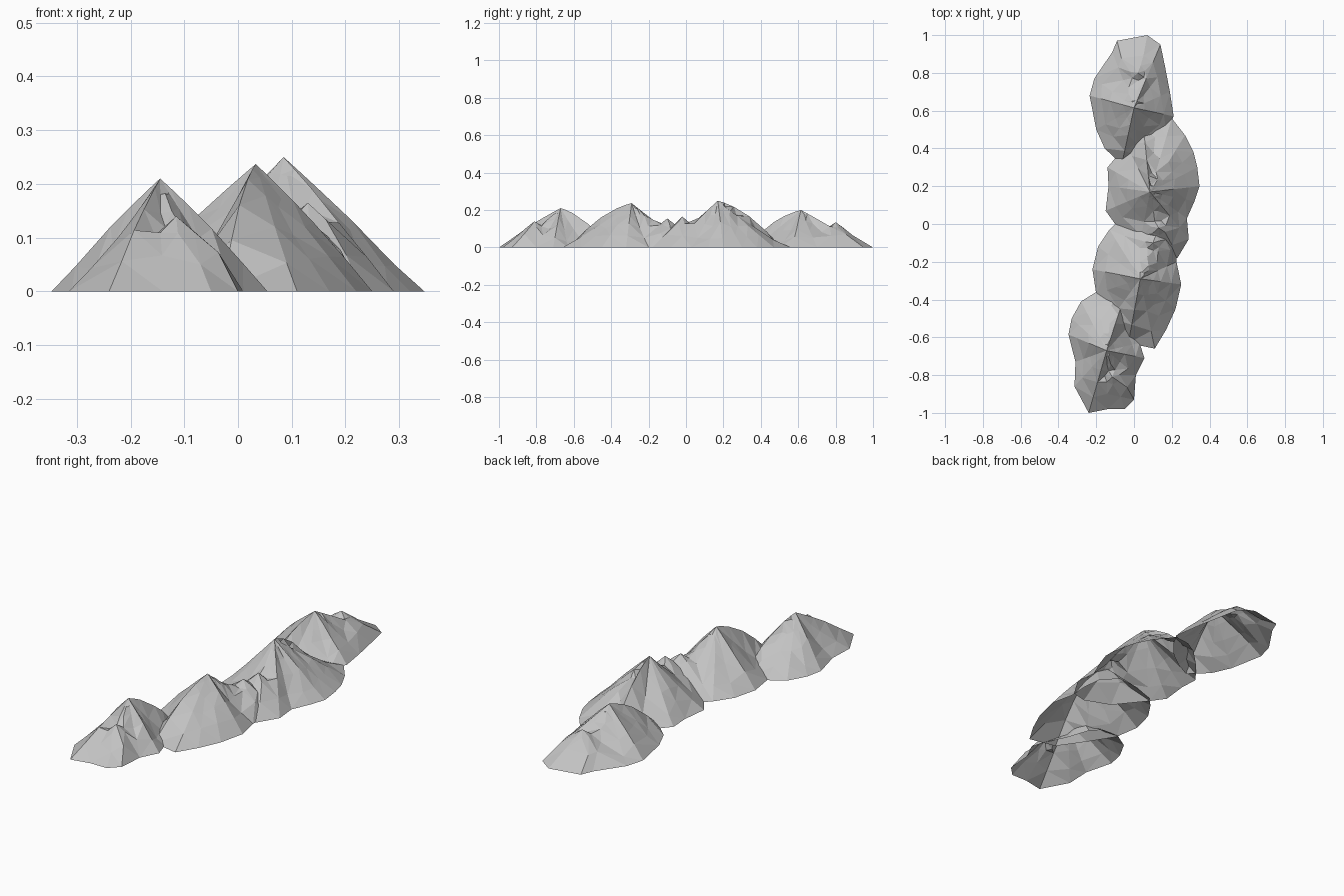
import bpy, bmesh, math, random
from mathutils import Vector
from mathutils.geometry import delaunay_2d_cdt

if "Cube" in bpy.data.objects:
    bpy.data.objects.remove(bpy.data.objects["Cube"])

random.seed(7)
rock = bpy.data.materials.new("grey rock")
rock.diffuse_color = (0.54, 0.54, 0.54, 1)
rock.use_nodes = True
rock.node_tree.nodes["Principled BSDF"].inputs["Base Color"].default_value = rock.diffuse_color


def mountain(name, peak, side, outline, ridges):
    """Open low-poly shell: spokes run from the peak to the foot outline.
    ridges = outline indices with a raised crest: {index: bulge}"""
    top, H = Vector(peak[:2]), peak[2]
    sub, h2 = Vector(side[:2]), side[2]
    foot = [Vector(p) for p in outline]
    n = len(foot)
    to_sub = (sub - top).normalized()
    bulge = []
    for i, f in enumerate(foot):
        facing = max(0, (f - top).normalized().dot(to_sub))
        b = random.uniform(-0.28, 0.02) - 0.25 * facing ** 4
        bulge.append(ridges.get(i, b))

    def height(p):
        # main cone, blended between neighbouring spokes
        d = p - top
        if d.length < 1e-5:
            return H
        for i in range(n):
            a, b = foot[i] - top, foot[(i + 1) % n] - top
            det = a.x * b.y - a.y * b.x
            u = (d.x * b.y - d.y * b.x) / det
            v = (a.x * d.y - a.y * d.x) / det
            if u >= -1e-5 and v >= -1e-5:
                t = min(u + v, 1)
                c = (u * bulge[i] + v * bulge[(i + 1) % n]) / max(t, 1e-6)
                break
        z = H * (1 - t) * (1 + c * t)
        # side peak rises out of the slope
        cone = h2 * (1 - (p - sub).length / 0.19) * min(1, (1 - t) * 6)
        return max(z, cone, 0)

    pts = list(foot) + [top]
    edges = [(i, (i + 1) % n) for i in range(n)]
    # rings of points along each spoke
    for i, f in enumerate(foot):
        last = n
        for k, t in enumerate((0.1, 0.27, 0.5, 0.76)):
            p = top.lerp(f, t + random.uniform(-0.05, 0.05) * (k > 0))
            if (p - sub).length > 0.05:
                pts.append(p)
                if i in ridges:
                    edges.append((last, len(pts) - 1))
                    last = len(pts) - 1
        if i in ridges:
            edges.append((last, i))
    # side peak with a ring around it
    pts.append(sub)
    for k in range(7):
        a = k * math.tau / 7 + 0.3
        pts.append(sub + Vector((math.cos(a), math.sin(a))) * 0.04)

    vs, _, fs, *_ = delaunay_2d_cdt(pts, edges, [list(range(n))], 1, 1e-5)
    border = {(round(f.x, 4), round(f.y, 4)) for f in foot}
    bm = bmesh.new()
    verts = []
    for v in vs:
        on_foot = (round(v.x, 4), round(v.y, 4)) in border
        z = 0 if on_foot else height(v)
        if 0.02 < z < 0.8 * h2:
            z += random.uniform(-0.006, 0.006)
        verts.append(bm.verts.new((v.x, v.y, z)))
    for f in fs:
        bm.faces.new([verts[i] for i in f])
    bmesh.ops.recalc_face_normals(bm, faces=bm.faces)
    if sum(f.normal.z for f in bm.faces) < 0:
        bmesh.ops.reverse_faces(bm, faces=bm.faces)
    me = bpy.data.meshes.new(name)
    bm.to_mesh(me)
    bm.free()
    me.materials.append(rock)
    ob = bpy.data.objects.new(name, me)
    bpy.context.collection.objects.link(ob)


# Southern mountain
mountain("south_mountain", (-0.145, -0.67, 0.21), (-0.115, -0.81, 0.14),
         [(-0.24, -1.0), (-0.14, -0.98), (-0.05, -0.98), (0.0, -0.93), (0.01, -0.8),
          (0.055, -0.71), (0.03, -0.63), (-0.02, -0.53), (-0.06, -0.41), (-0.11, -0.36),
          (-0.2, -0.36), (-0.28, -0.41), (-0.33, -0.5), (-0.347, -0.585), (-0.31, -0.73),
          (-0.315, -0.86)],
         {0: 0.2, 5: 0.15, 8: 0.65, 13: 0.12})

# Mid-southern mountain
mountain("mid_south_mountain", (0.033, -0.29, 0.237), (0.1, -0.1, 0.155),
         [(-0.03, -0.63), (0.11, -0.66), (0.17, -0.56), (0.22, -0.45), (0.25, -0.32),
          (0.225, -0.2), (0.23, -0.1), (0.22, 0.0), (0.15, 0.07), (0.03, 0.06),
          (-0.08, 0.02), (-0.13, -0.03), (-0.19, -0.12), (-0.22, -0.24), (-0.2, -0.37),
          (-0.12, -0.5)],
         {0: 0.65, 4: 0.15, 13: 0.1})

# Mid-northern mountain, the tallest
mountain("mid_north_mountain", (0.085, 0.17, 0.25), (0.13, -0.02, 0.165),
         [(0.05, 0.51), (0.12, 0.55), (0.2, 0.56), (0.27, 0.47), (0.315, 0.38),
          (0.335, 0.3), (0.347, 0.2), (0.32, 0.12), (0.28, 0.03), (0.29, -0.08),
          (0.23, -0.18), (0.15, -0.2), (0.02, -0.15), (-0.1, 0.0), (-0.15, 0.07),
          (-0.135, 0.2), (-0.14, 0.3), (-0.04, 0.42)],
         {0: 0.65, 6: 0.05, 9: 0.1, 15: 0.1})

# Northern mountain
mountain("north_mountain", (0.0, 0.615, 0.20), (0.02, 0.8, 0.135),
         [(-0.065, 0.315), (0.02, 0.36), (0.1, 0.42), (0.17, 0.5), (0.21, 0.57),
          (0.19, 0.7), (0.165, 0.83), (0.14, 0.95), (0.07, 1.0), (-0.09, 0.97),
          (-0.115, 0.91), (-0.21, 0.77), (-0.235, 0.68), (-0.2, 0.5), (-0.155, 0.4)],
         {0: 0.65, 4: 0.15, 7: 0.1, 12: 0.12})
